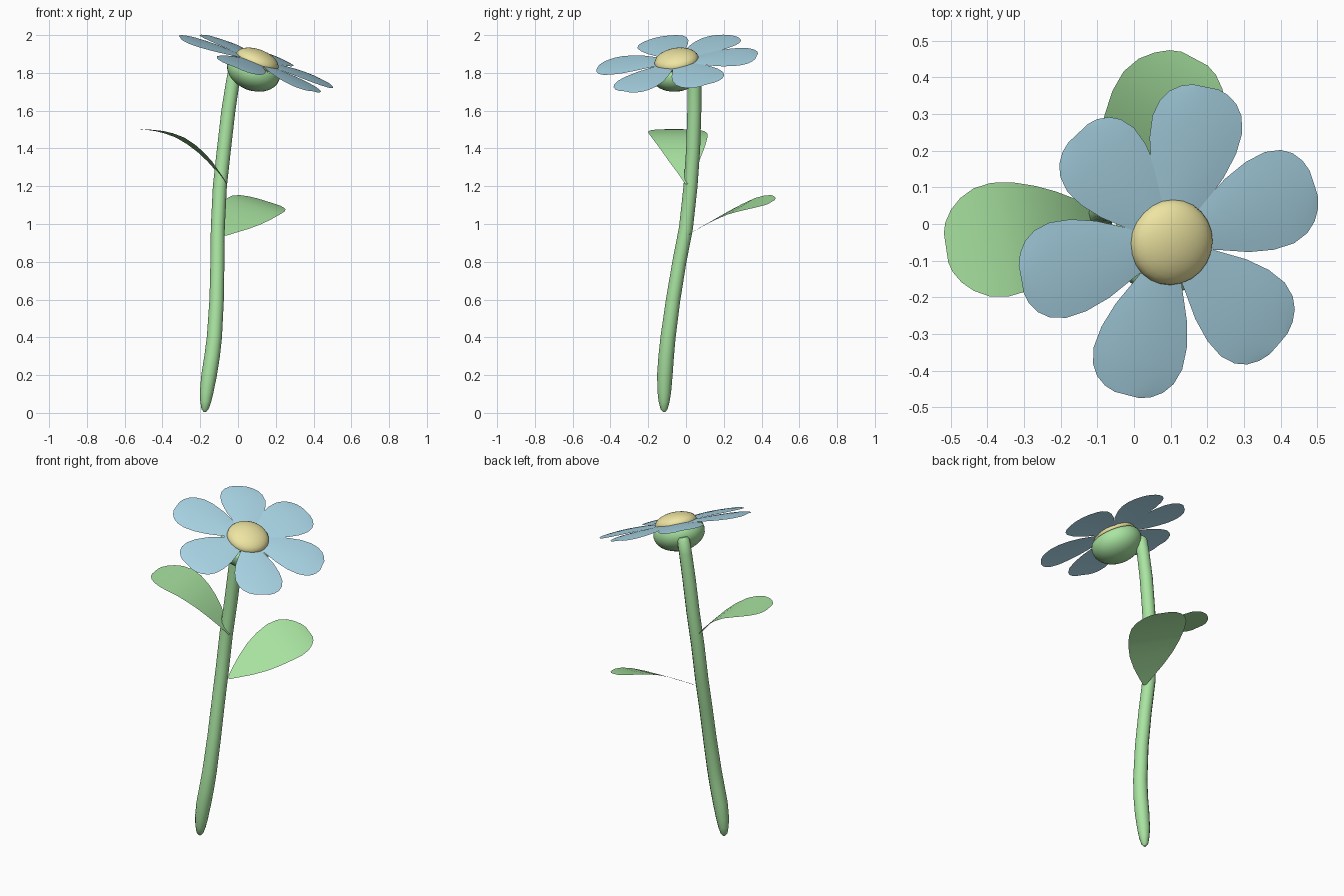
import bpy, bmesh, math
from mathutils import Vector, Matrix

if "Cube" in bpy.data.objects:
    bpy.data.objects.remove(bpy.data.objects["Cube"])


def material(name, rgb):
    m = bpy.data.materials.new(name)
    m.diffuse_color = (*rgb, 1)
    m.use_nodes = True
    m.node_tree.nodes["Principled BSDF"].inputs["Base Color"].default_value = m.diffuse_color
    return m


GREEN = material("green", (0.40, 0.78, 0.36))
BLUE = material("blue", (0.42, 0.70, 0.83))
YELLOW = material("yellow", (0.85, 0.78, 0.36))


def finish(name, bm, mat):
    me = bpy.data.meshes.new(name)
    bm.to_mesh(me)
    bm.free()
    for p in me.polygons:
        p.use_smooth = True
    me.materials.append(mat)
    ob = bpy.data.objects.new(name, me)
    bpy.context.collection.objects.link(ob)
    return ob


def blade(name, stations, matrix, mat, cup=0.0, roll=0.0, cols=8):
    """Thin sheet along local x; stations are (distance, half width, height)."""
    bm = bmesh.new()
    rows = []
    for s, w, h in stations:
        row = []
        for j in range(cols + 1):
            t = 2 * j / cols - 1
            row.append(bm.verts.new(matrix @ Vector((s, w * t, h + cup * t * t * w + roll * w * t))))
        rows.append(row)
    for a, b in zip(rows, rows[1:]):
        for j in range(cols):
            bm.faces.new((a[j], b[j], b[j + 1], a[j + 1]))
    return finish(name, bm, mat)


def dome(name, radius, height, matrix, mat, top=None):
    bm = bmesh.new()
    bmesh.ops.create_uvsphere(bm, u_segments=24, v_segments=14, radius=1)
    bmesh.ops.scale(bm, vec=(radius, radius, height), verts=bm.verts)
    # optional flat cut on top
    if top is not None:
        cut = bmesh.ops.bisect_plane(bm, geom=bm.verts[:] + bm.edges[:] + bm.faces[:],
                                     plane_co=(0, 0, top), plane_no=(0, 0, 1), clear_outer=True)
        rim = [e for e in cut["geom_cut"] if isinstance(e, bmesh.types.BMEdge)]
        bmesh.ops.contextual_create(bm, geom=rim)
    bm.transform(matrix)
    return finish(name, bm, mat)


# stem: tapered tube along a gently bent path (x, y, z, radius)
path = [(-.175, -.115, .005, .006), (-.175, -.116, .02, .019), (-.171, -.116, .06, .029),
        (-.166, -.115, .11, .036), (-.153, -.112, .20, .041), (-.137, -.105, .30, .041),
        (-.125, -.095, .40, .040), (-.113, -.068, .60, .038), (-.109, -.035, .80, .037),
        (-.107, 0, .98, .037), (-.096, .024, 1.20, .037), (-.074, .038, 1.40, .037),
        (-.051, .044, 1.60, .037), (-.028, .045, 1.75, .036), (-.014, .044, 1.825, .035),
        (-.010, .043, 1.843, .022)]
cu = bpy.data.curves.new("stem", "CURVE")
cu.dimensions = "3D"
cu.bevel_depth = 1.0
cu.bevel_resolution = 4
cu.use_fill_caps = True
sp = cu.splines.new("POLY")
sp.points.add(len(path) - 1)
for p, (x, y, z, r) in zip(sp.points, path):
    p.co = (x, y, z, 1)
    p.radius = r
sp.use_smooth = True
cu.materials.append(GREEN)
stem = bpy.data.objects.new("stem", cu)
bpy.context.collection.objects.link(stem)

# flower head frame, tilted toward +x and a little to the front
normal = Vector((.366, -.163, 1)).normalized()
tilt = Vector((0, 0, 1)).rotation_difference(normal).to_matrix().to_4x4()
head = Matrix.Translation((.102, -.05, 1.865)) @ tilt

# petals
petal = [(.04, .035, 0), (.12, .070, .002), (.20, .108, .003), (.27, .129, .002), (.33, .134, 0),
         (.375, .122, -.003), (.405, .100, -.006), (.425, .070, -.008), (.435, .038, -.009)]
for i, (ang, size) in enumerate([(78, 1), (20, 1.01), (-42, 1), (-105, 1), (-168, 1.01), (132, .95)]):
    m = head @ Matrix.Rotation(math.radians(ang), 4, "Z") @ Matrix.Scale(size, 4)
    blade(f"petal_{i + 1}", petal, m, BLUE, cup=-.05)

# yellow centre and green receptacle
dome("flower_centre", .118, .058, head, YELLOW)
dome("receptacle", .145, .103, Matrix.Translation((.082, -.05, 1.81)) @ tilt, GREEN, top=.035)

# leaves
upper = [(0, .008, 0), (.04, .040, .055), (.09, .080, .118), (.14, .108, .168), (.19, .130, .208),
         (.25, .149, .245), (.31, .157, .267), (.36, .149, .279), (.40, .128, .284),
         (.43, .100, .287), (.45, .068, .288), (.458, .040, .289)]
lower = [(0, .008, 0), (.05, .045, .028), (.11, .085, .058), (.18, .122, .093), (.25, .145, .125),
         (.32, .157, .153), (.38, .155, .168), (.43, .135, .175), (.465, .105, .177),
         (.49, .072, .177), (.502, .040, .176)]


def place(pos, ang):
    return Matrix.Translation(pos) @ Matrix.Rotation(math.radians(ang), 4, "Z")


blade("upper_leaf", upper, place((-.06, .003, 1.213), 188.5), GREEN)
blade("lower_leaf", lower, place((-.07, .008, .94), 62), GREEN, roll=.28)
